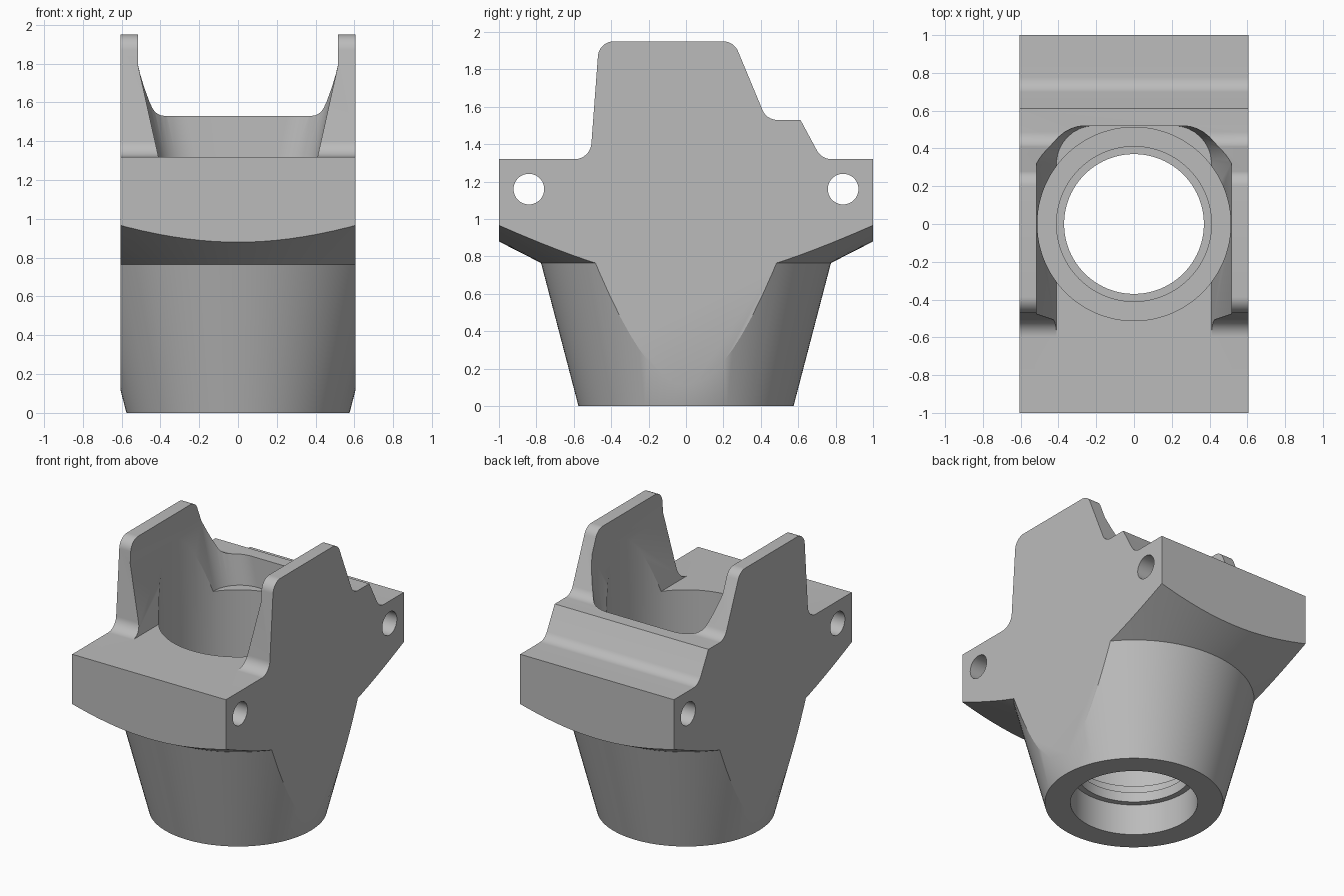
import bpy, bmesh, math
from mathutils import Vector

cube = bpy.data.objects.get("Cube")
if cube:
    bpy.data.objects.remove(cube, do_unlink=True)


def rounded(corners, steps=10):
    """Closed 2D outline from (a, b, fillet radius) corners."""
    out = []
    n = len(corners)
    for i, (a, b, r) in enumerate(corners):
        p = Vector((a, b, 0))
        if r == 0:
            out.append((a, b))
            continue
        u = (Vector((*corners[i - 1][:2], 0)) - p).normalized()
        v = (Vector((*corners[(i + 1) % n][:2], 0)) - p).normalized()
        half = u.angle(v) / 2
        centre = p + (u + v).normalized() * (r / math.sin(half))
        t = r / math.tan(half)
        start, end = p + u * t - centre, p + v * t - centre
        for k in range(steps + 1):
            q = centre + start.lerp(end, k / steps).normalized() * r
            out.append((q.x, q.y))
    return out


def loft(name, rings):
    """Solid through matching rings of 3D points, capped at both ends."""
    bm = bmesh.new()
    vs = [[bm.verts.new(p) for p in ring] for ring in rings]
    for lo, hi in zip(vs, vs[1:]):
        for i in range(len(lo)):
            j = (i + 1) % len(lo)
            bm.faces.new((lo[i], lo[j], hi[j], hi[i]))
    bm.faces.new(list(reversed(vs[0])))
    bm.faces.new(vs[-1])
    bmesh.ops.recalc_face_normals(bm, faces=bm.faces[:])
    mesh = bpy.data.meshes.new(name)
    bm.to_mesh(mesh)
    bm.free()
    ob = bpy.data.objects.new(name, mesh)
    bpy.context.scene.collection.objects.link(ob)
    return ob


def circle(r, z, n=96):
    return [(r * math.cos(math.tau * i / n), r * math.sin(math.tau * i / n), z)
            for i in range(n)]


def revolve(name, profile):
    return loft(name, [circle(r, z) for r, z in profile])


def combine(target, tool, operation):
    """Bake a boolean into the target and remove the tool."""
    mod = target.modifiers.new("cut", 'BOOLEAN')
    mod.operation, mod.solver, mod.object = operation, 'EXACT', tool
    bpy.context.view_layer.update()
    graph = bpy.context.evaluated_depsgraph_get()
    result = bpy.data.meshes.new_from_object(target.evaluated_get(graph))
    target.modifiers.clear()
    target.data = result
    bpy.data.objects.remove(tool, do_unlink=True)


# Side silhouette with tall ears, back step and end lugs
SHELF = 1.32
side = rounded([
    (-1, -0.1, 0), (-1, SHELF, 0), (-0.512, SHELF, 0.09), (-0.465, 1.95, 0.085),
    (0.256, 1.95, 0.085), (0.431, 1.53, 0.085), (0.612, 1.53, 0),
    (0.725, SHELF, 0.09), (1, SHELF, 0), (1, -0.1, 0)])
body = loft("socket_body", [[(x, y, z) for y, z in side] for x in (-0.605, 0.605)])

# Tapered round base that flares out under the lugs
envelope = revolve("flared_envelope", [
    (0.575, 0), (0.775, 0.765), (1.3, 1.033), (1.3, 2.2)])
combine(body, envelope, 'INTERSECT')

# Slot between the ears, narrower towards its floor
slot_rings = []
for w, z in ((0.41, SHELF), (0.515, 1.79), (0.515, 2.3)):
    outline = rounded([(-w, -1.2, 0), (w, -1.2, 0), (w, 0.52, 0.2), (-w, 0.52, 0.2)])
    slot_rings.append([(x, y, z) for x, y in outline])
combine(body, loft("slot_cutter", slot_rings), 'DIFFERENCE')

# Stepped bore with a narrow inner lip
bore = revolve("bore_cutter", [
    (0.41, -0.1), (0.41, 0.22), (0.37, 0.22), (0.37, 0.29),
    (0.41, 0.29), (0.41, 0.36), (0.512, 0.36), (0.512, 2.4)])
combine(body, bore, 'DIFFERENCE')

# Pin holes through the lugs
for y in (-0.84, 0.84):
    rings = [[(x, y + a, 1.16 + b) for a, b, _ in circle(0.082, 0, 40)]
             for x in (-0.8, 0.8)]
    combine(body, loft("pin_cutter", rings), 'DIFFERENCE')

# Plain grey finish
grey = bpy.data.materials.new("plain_grey")
grey.use_nodes = True
colour = (0.5, 0.5, 0.5, 1)
grey.diffuse_color = colour
grey.node_tree.nodes["Principled BSDF"].inputs["Base Color"].default_value = colour
body.data.materials.clear()
body.data.materials.append(grey)

bpy.ops.object.select_all(action='DESELECT')
body.select_set(True)
bpy.context.view_layer.objects.active = body
bpy.ops.object.shade_smooth_by_angle(angle=math.radians(25))
